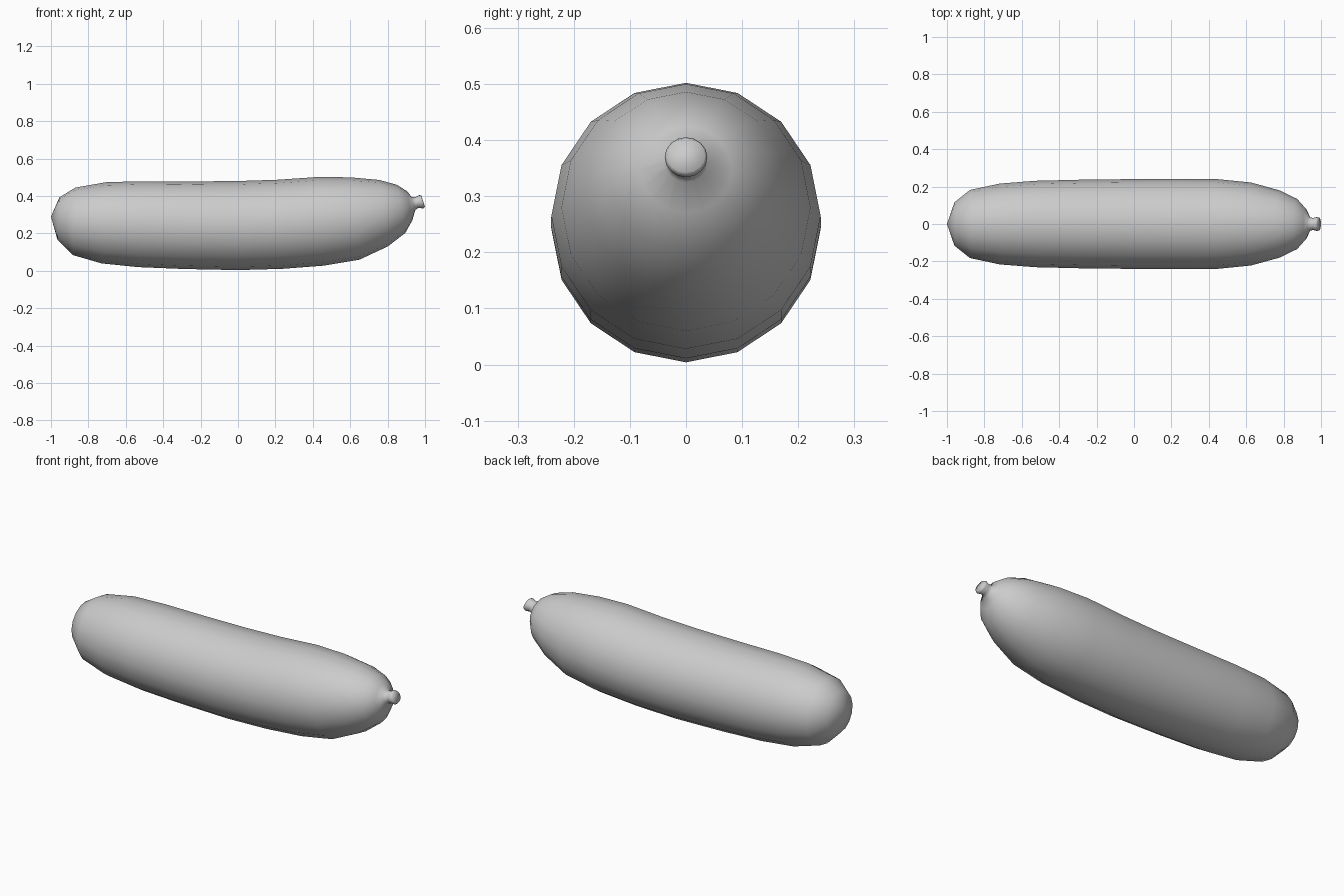
import bpy, bmesh, math

SIDES = 16


def loft(name, rings, start=None, cap_end=False):
    """Skin rings given as (top x, top z, bottom x, bottom z, half width)."""
    bm = bmesh.new()
    loops = []
    for tx, tz, bx, bz, w in rings:
        loop = []
        for i in range(SIDES):
            a = 2 * math.pi * i / SIDES
            k = (1 + math.cos(a)) / 2
            loop.append(bm.verts.new((bx + (tx - bx) * k, w * math.sin(a), bz + (tz - bz) * k)))
        loops.append(loop)
    for a, b in zip(loops, loops[1:]):
        for i in range(SIDES):
            j = (i + 1) % SIDES
            bm.faces.new((a[i], a[j], b[j], b[i]))
    if start:
        pole = bm.verts.new(start)
        for i in range(SIDES):
            bm.faces.new((pole, loops[0][(i + 1) % SIDES], loops[0][i]))
    if cap_end:
        bm.faces.new(loops[-1])
    bmesh.ops.recalc_face_normals(bm, faces=bm.faces)
    me = bpy.data.meshes.new(name)
    bm.to_mesh(me)
    bm.free()
    me.shade_smooth()
    ob = bpy.data.objects.new(name, me)
    bpy.context.collection.objects.link(ob)
    return ob


# Plump, slightly bent body with its stem growing out of the right end
rings = [
    (-0.955, 0.393, -0.965, 0.165, 0.116),
    (-0.870, 0.445, -0.885, 0.085, 0.182),
    (-0.705, 0.474, -0.730, 0.040, 0.216),
    (-0.520, 0.479, -0.535, 0.020, 0.231),
    (-0.270, 0.478, -0.290, 0.010, 0.237),
    (-0.010, 0.480, 0.000, 0.004, 0.240),
    (0.210, 0.487, 0.240, 0.011, 0.241),
    (0.430, 0.502, 0.460, 0.028, 0.240),
    (0.600, 0.500, 0.650, 0.060, 0.222),
    (0.755, 0.486, 0.800, 0.130, 0.180),
    (0.850, 0.460, 0.895, 0.203, 0.134),
    (0.905, 0.425, 0.932, 0.270, 0.082),
    # stem
    (0.928, 0.394, 0.948, 0.325, 0.038),
    (0.950, 0.396, 0.963, 0.336, 0.032),
    (0.970, 0.405, 0.990, 0.334, 0.038),
    (0.980, 0.402, 1.000, 0.343, 0.034),
]
loft("fruit_with_stem", rings, start=(-1.0, 0, 0.29), cap_end=True)
